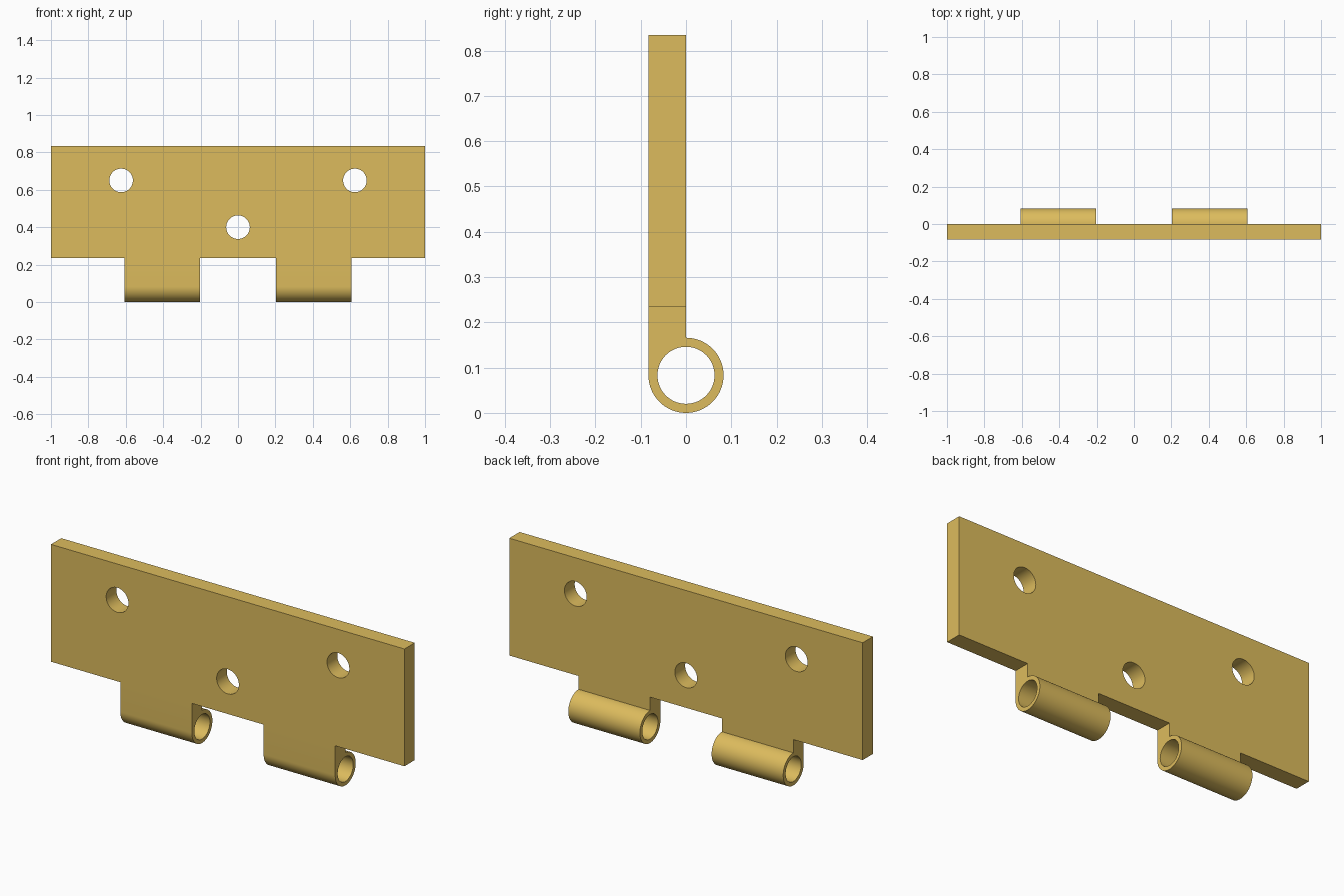
import bpy, bmesh
from math import cos, sin, pi, radians
from mathutils import Vector

if "Cube" in bpy.data.objects:
    bpy.data.objects.remove(bpy.data.objects["Cube"])

R, BORE = 0.083, 0.063          # knuckle outer and bore radius
Z0, Z1 = 0.234, 0.834           # plate bottom and top
SCREW_R = 0.063

brass = bpy.data.materials.new("brass")
brass.diffuse_color = (0.72, 0.50, 0.11, 1)
brass.use_nodes = True
brass.node_tree.nodes["Principled BSDF"].inputs["Base Color"].default_value = brass.diffuse_color


def prism(name, points, sweep):
    """Closed prism: 3D profile points pushed along a vector."""
    bm = bmesh.new()
    face = bm.faces.new([bm.verts.new(p) for p in points])
    new = bmesh.ops.extrude_face_region(bm, geom=[face])["geom"]
    verts = [g for g in new if isinstance(g, bmesh.types.BMVert)]
    bmesh.ops.translate(bm, verts=verts, vec=Vector(sweep))
    bmesh.ops.recalc_face_normals(bm, faces=bm.faces)
    mesh = bpy.data.meshes.new(name)
    bm.to_mesh(mesh)
    bm.free()
    obj = bpy.data.objects.new(name, mesh)
    bpy.context.collection.objects.link(obj)
    mesh.materials.append(brass)
    return obj


def circle(r, n=64):
    return [(r * cos(2 * pi * i / n), r * sin(2 * pi * i / n)) for i in range(n)]


def combine(target, tool, operation):
    """Apply a boolean and remove the helper."""
    bpy.context.view_layer.objects.active = target
    mod = target.modifiers.new(operation, 'BOOLEAN')
    mod.operation, mod.object, mod.solver = operation, tool, 'EXACT'
    bpy.ops.object.modifier_apply(modifier=mod.name)
    bpy.data.objects.remove(tool)


# Flat mounting plate
leaf = prism("hinge_leaf", [(-1, -R, Z0), (1, -R, Z0), (1, -R, Z1), (-1, -R, Z1)],
             (0, R, 0))

# Two knuckles: flat tab running into a rolled barrel, then the pin bore
arc = [(R * cos(a), R + R * sin(a))
       for a in (pi / 2 - 1.5 * pi * i / 48 for i in range(49))]
profile = [(-R, Z0), (0, Z0)] + arc
for x in (-0.608, 0.203):
    combine(leaf, prism("knuckle", [(x, y, z) for y, z in profile], (0.405, 0, 0)),
            'UNION')
    combine(leaf, prism("pin_bore", [(x - 0.05, y, R + z) for y, z in circle(BORE)],
                        (0.505, 0, 0)), 'DIFFERENCE')

# Three screw holes
for hx, hz in ((-0.625, 0.65), (0, 0.40), (0.625, 0.65)):
    combine(leaf, prism("screw_hole", [(hx + x, -0.2, hz + z) for x, z in circle(SCREW_R)],
                        (0, 0.4, 0)), 'DIFFERENCE')

# Smooth curved walls, crisp edges
bpy.ops.object.select_all(action='DESELECT')
leaf.select_set(True)
bpy.context.view_layer.objects.active = leaf
bpy.ops.object.shade_smooth_by_angle(angle=radians(30))
